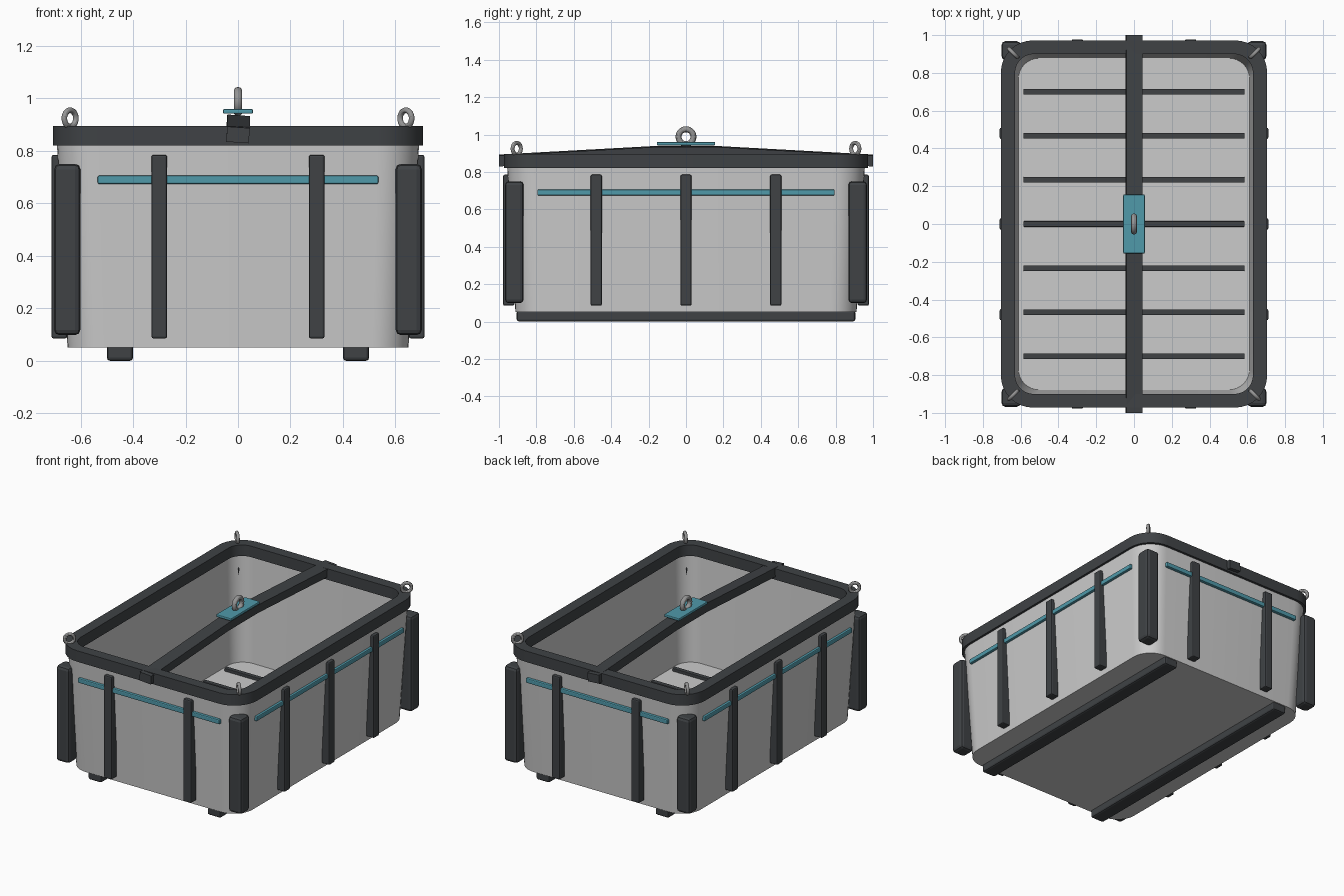
import bpy, bmesh
from math import pi, cos, sin, radians
from mathutils import Matrix, Vector

if "Cube" in bpy.data.objects:
    bpy.data.objects.remove(bpy.data.objects["Cube"])


def material(name, rgb):
    m = bpy.data.materials.new(name)
    m.diffuse_color = (*rgb, 1)
    m.use_nodes = True
    m.node_tree.nodes["Principled BSDF"].inputs["Base Color"].default_value = m.diffuse_color
    return m


LIGHT = material("light_grey", (0.55, 0.55, 0.55))
DARK = material("dark_grey", (0.05, 0.055, 0.06))
TEAL = material("teal", (0.08, 0.32, 0.40))
STEEL = material("steel", (0.30, 0.30, 0.30))


def finish(bm, name, mat, bevel=0, smooth=False):
    bmesh.ops.recalc_face_normals(bm, faces=bm.faces)
    me = bpy.data.meshes.new(name)
    bm.to_mesh(me)
    bm.free()
    ob = bpy.data.objects.new(name, me)
    bpy.context.collection.objects.link(ob)
    me.materials.append(mat)
    if bevel:
        mod = ob.modifiers.new("bevel", 'BEVEL')
        mod.width, mod.segments = bevel, 2
    if smooth:
        bpy.ops.object.select_all(action='DESELECT')
        bpy.context.view_layer.objects.active = ob
        ob.select_set(True)
        bpy.ops.object.shade_smooth_by_angle(angle=radians(30))
    return ob


def box(name, lo, hi, mat, bevel=0.006):
    lo, hi = Vector(lo), Vector(hi)
    bm = bmesh.new()
    bmesh.ops.create_cube(bm, size=1, matrix=Matrix.Translation((lo + hi) / 2)
                          @ Matrix.Diagonal((*(hi - lo), 1)))
    return finish(bm, name, mat, bevel)


def rounded_rect(hx, hy, r, z, n=8):
    pts = []
    for q, (sx, sy) in enumerate([(1, 1), (-1, 1), (-1, -1), (1, -1)]):
        for i in range(n + 1):
            a = (q + i / n) * pi / 2
            pts.append((sx * (hx - r) + r * cos(a), sy * (hy - r) + r * sin(a), z))
    return pts


def loft(name, sections, mat, closed=False, smooth=False):
    bm = bmesh.new()
    rings = [[bm.verts.new(p) for p in s] for s in sections]
    n = len(rings[0])
    pairs = list(zip(rings, rings[1:])) + ([(rings[-1], rings[0])] if closed else [])
    for a, b in pairs:
        for i in range(n):
            j = (i + 1) % n
            bm.faces.new((a[i], a[j], b[j], b[i]))
    if not closed:
        bm.faces.new(rings[0])
        bm.faces.new(rings[-1])
    return finish(bm, name, mat, 0, smooth)


def ring(name, loc, angle, major, minor, nu=28, nv=12):
    # upright ring, its plane holding z and the horizontal direction "angle"
    secs = []
    for i in range(nu):
        u = 2 * pi * i / nu
        sec = []
        for k in range(nv):
            v = 2 * pi * k / nv
            r, side = major + minor * cos(v), minor * sin(v)
            d = r * cos(u)
            sec.append((loc[0] + d * cos(angle) - side * sin(angle),
                        loc[1] + d * sin(angle) + side * cos(angle),
                        loc[2] + r * sin(u)))
        secs.append(sec)
    return loft(name, secs, STEEL, True, True)


# tapered open tub with a thick floor
loft("tub", [rounded_rect(0.65, 0.912, 0.14, 0.05), rounded_rect(0.692, 0.958, 0.16, 0.86),
             rounded_rect(0.65, 0.918, 0.12, 0.86), rounded_rect(0.612, 0.878, 0.11, 0.11)],
     LIGHT, smooth=True)

# heavy top rim
loft("rim", [rounded_rect(0.705, 0.972, 0.17, 0.82), rounded_rect(0.705, 0.972, 0.17, 0.895),
             rounded_rect(0.63, 0.90, 0.10, 0.895), rounded_rect(0.63, 0.90, 0.10, 0.82)],
     DARK, closed=True, smooth=True)

# floor slats
for i in range(-3, 4):
    y = i * 0.2335
    box("floor_slat", (-0.585, y - 0.015, 0.10), (0.585, y + 0.015, 0.13), DARK, 0.003)

for s in (-1, 1):
    # runners under the floor
    box("runner", (s * 0.45 - 0.05, -0.905, 0), (s * 0.45 + 0.05, 0.905, 0.06), DARK, 0.012)
    # ribs and stripes on the long sides
    cx = s * 0.681
    for y in (-0.48, 0, 0.48):
        box("side_rib", (cx - 0.03, y - 0.03, 0.085), (cx + 0.03, y + 0.03, 0.785), DARK, 0.008)
    box("side_stripe", (s * 0.685 - 0.015, -0.795, 0.674), (s * 0.685 + 0.015, 0.795, 0.706), TEAL)
    # ribs and stripes on the short ends
    cy = s * 0.948
    for x in (-0.30, 0.30):
        box("end_rib", (x - 0.03, cy - 0.03, 0.085), (x + 0.03, cy + 0.03, 0.785), DARK, 0.008)
    box("end_stripe", (-0.535, s * 0.952 - 0.015, 0.674), (0.535, s * 0.952 + 0.015, 0.706), TEAL)
    # corner bumpers and lifting eyes
    for t in (-1, 1):
        cx, cy = s * 0.651, t * 0.918
        box("corner_bumper", (cx - 0.05, cy - 0.05, 0.098), (cx + 0.05, cy + 0.05, 0.75), DARK, 0.02)
        ring("corner_eye", (s * 0.64, t * 0.905, 0.924), pi / 4 * s * t, 0.031, 0.011)

# slightly arched and tilted lifting bar
tilt = radians(4)
bar = []
for y, z in [(-1.0, 0.861), (-0.16, 0.907), (0.16, 0.907), (1.0, 0.861)]:
    bar.append([(a * cos(tilt) + b * sin(tilt), y, z - a * sin(tilt) + b * cos(tilt))
                for a, b in [(-0.043, -0.029), (0.043, -0.029), (0.043, 0.029), (-0.043, 0.029)]])
loft("lifting_bar", bar, DARK)

# centre plate and lifting ring
box("lifting_plate", (-0.057, -0.156, 0.942), (0.057, 0.156, 0.960), TEAL, 0.005)
ring("lifting_ring", (0, 0, 0.988), pi / 2, 0.040, 0.016)
